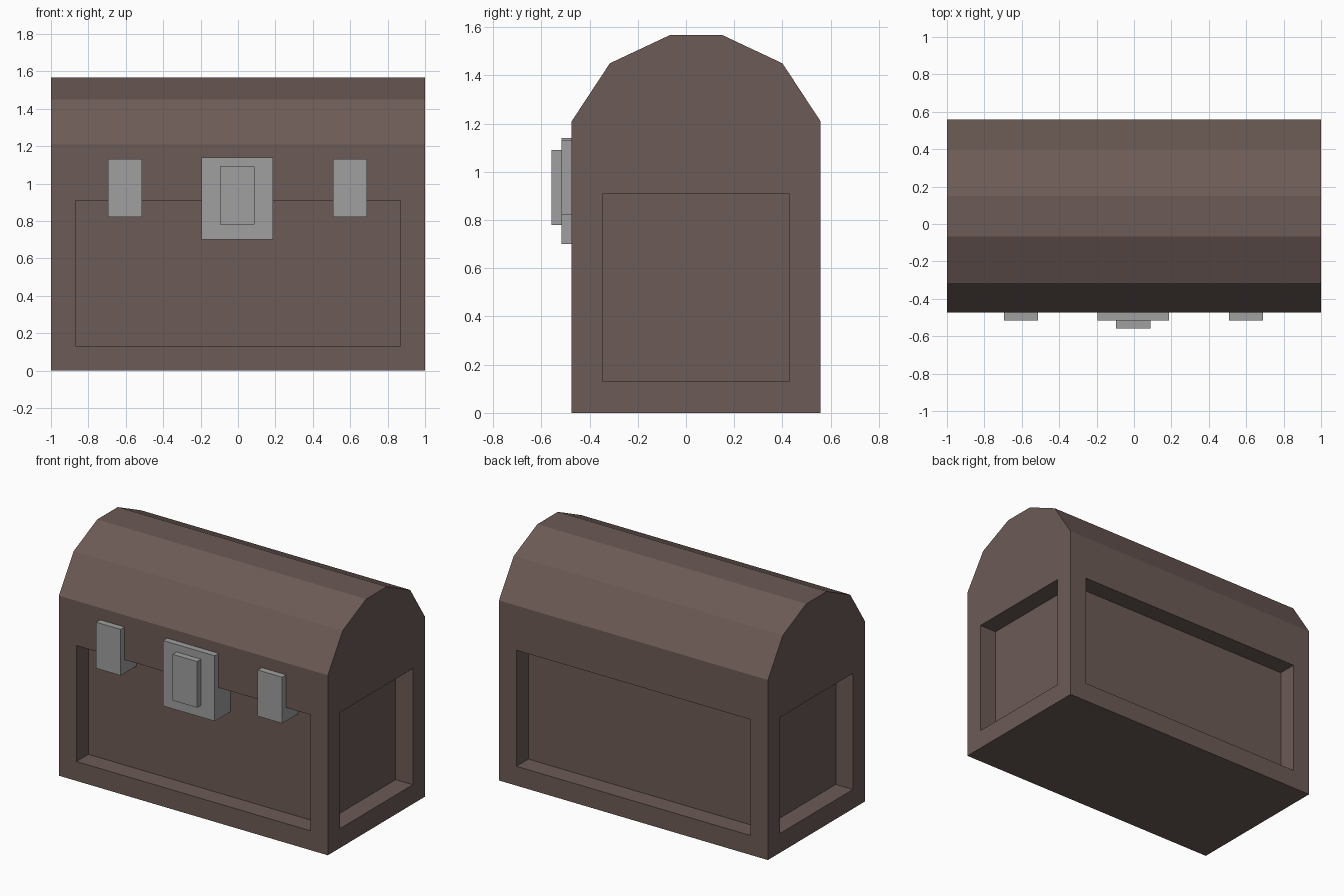
import bpy
import bmesh

if "Cube" in bpy.data.objects:
    bpy.data.objects.remove(bpy.data.objects["Cube"], do_unlink=True)


def make_material(name, colour):
    mat = bpy.data.materials.new(name)
    mat.use_nodes = True
    mat.diffuse_color = (*colour, 1)
    mat.node_tree.nodes["Principled BSDF"].inputs["Base Color"].default_value = (*colour, 1)
    return mat


wood = make_material("dull brown wood", (0.15, 0.104, 0.092))
metal = make_material("grey metal", (0.35, 0.35, 0.35))

FRONT, BACK, SEAM = -0.474, 0.558, 1.04
MARGIN, DEPTH = 0.13, 0.127


def add_object(name, bm, mat):
    bmesh.ops.recalc_face_normals(bm, faces=bm.faces)
    mesh = bpy.data.meshes.new(name)
    bm.to_mesh(mesh)
    bm.free()
    mesh.materials.append(mat)
    obj = bpy.data.objects.new(name, mesh)
    bpy.context.collection.objects.link(obj)
    return obj


def box_mesh(x0, x1, y0, y1, z0, z1):
    bm = bmesh.new()
    bmesh.ops.create_cube(bm, size=1)
    for v in bm.verts:
        v.co = (x1 if v.co.x > 0 else x0,
                y1 if v.co.y > 0 else y0,
                z1 if v.co.z > 0 else z0)
    bm.normal_update()
    return bm


# Base with a recessed panel in each of its four walls
bm = box_mesh(-1, 1, FRONT, BACK, 0, SEAM)
walls = [f for f in bm.faces if abs(f.normal.z) < 0.5]
bmesh.ops.inset_individual(bm, faces=walls, thickness=MARGIN, use_even_offset=True)
for wall in walls:
    offset = wall.normal * -DEPTH
    inner = bmesh.ops.extrude_discrete_faces(bm, faces=[wall])["faces"][0]
    bmesh.ops.translate(bm, verts=inner.verts, vec=offset)
add_object("chest_base", bm, wood)

# Faceted lid: half a profile, mirrored, then extruded along x
mid = (FRONT + BACK) / 2
half = [(0.516, SEAM), (0.516, 1.21), (0.358, 1.45), (0.109, 1.567)]
profile = [(mid - d, z) for d, z in half] + [(mid + d, z) for d, z in reversed(half)]
bm = bmesh.new()
end = bm.faces.new([bm.verts.new((-1, y, z)) for y, z in profile])
side = bmesh.ops.extrude_face_region(bm, geom=[end], use_keep_orig=True)["geom"]
bmesh.ops.translate(bm, vec=(2, 0, 0),
                    verts=[g for g in side if isinstance(g, bmesh.types.BMVert)])
add_object("lid", bm, wood)

# Metal fittings reach back to the recessed front panel
inside = FRONT + DEPTH + 0.005
for name, x in (("right_clasp", -0.603), ("left_clasp", 0.599)):
    add_object(name, box_mesh(x - 0.091, x + 0.091, -0.516, inside, 0.82, 1.13), metal)
add_object("lock_plate", box_mesh(-0.196, 0.188, -0.516, inside, 0.70, 1.14), metal)
add_object("lock_face", box_mesh(-0.096, 0.087, -0.558, -0.51, 0.78, 1.09), metal)
